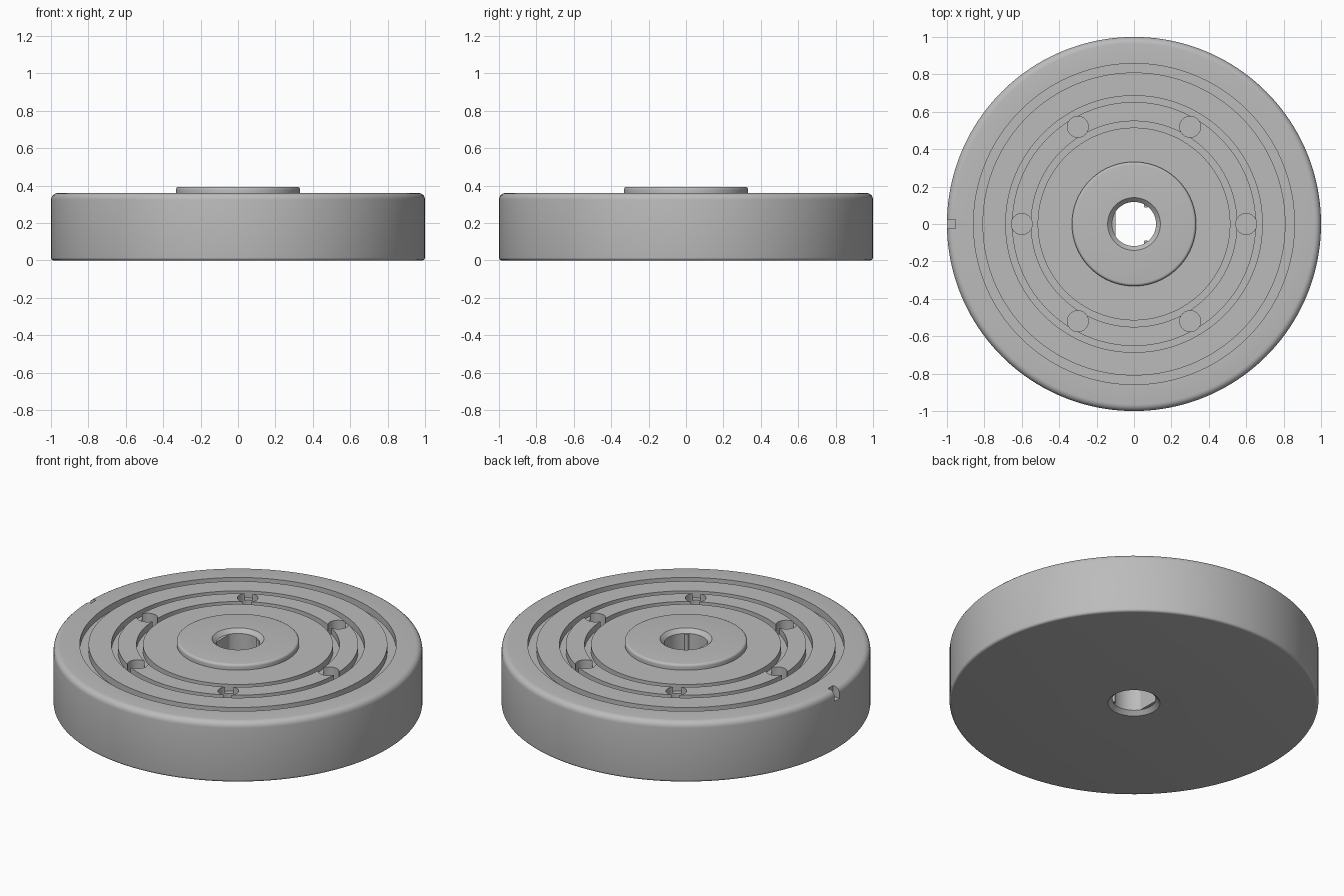
import bpy, bmesh, math
from mathutils import Matrix

cube = bpy.data.objects.get("Cube")
if cube:
    bpy.data.objects.remove(cube, do_unlink=True)

grey = bpy.data.materials.new("plain_grey")
grey.use_nodes = True
colour = (0.5, 0.5, 0.5, 1)
grey.diffuse_color = colour
grey.node_tree.nodes["Principled BSDF"].inputs["Base Color"].default_value = colour

SEGMENTS = 160
TOP, HUB_TOP = 0.36, 0.393
BORE, CHAMFER = 0.118, 0.023


def make_object(name, bm):
    bmesh.ops.recalc_face_normals(bm, faces=bm.faces)
    mesh = bpy.data.meshes.new(name)
    bm.to_mesh(mesh)
    bm.free()
    mesh.materials.append(grey)
    obj = bpy.data.objects.new(name, mesh)
    bpy.context.collection.objects.link(obj)
    return obj


def fillet(r, z, size, start, steps=5):
    """Quarter-round profile points about the centre (r, z)."""
    angles = [math.radians(start + 90 * i / steps) for i in range(steps + 1)]
    return [(r + size * math.cos(a), z + size * math.sin(a)) for a in angles]


def groove(inner, outer, depth=0.04):
    """Square channel in the top face, listed from outside to inside."""
    return [(outer, TOP), (outer, TOP - depth), (inner, TOP - depth), (inner, TOP)]


def lathe(name, profile):
    bm = bmesh.new()
    rings = []
    for i in range(SEGMENTS):
        a = 2 * math.pi * i / SEGMENTS
        rings.append([bm.verts.new((r * math.cos(a), r * math.sin(a), z))
                      for r, z in profile])
    n = len(profile)
    for i, ring in enumerate(rings):
        after = rings[(i + 1) % SEGMENTS]
        for j in range(n):
            k = (j + 1) % n
            bm.faces.new((ring[j], after[j], after[k], ring[k]))
    return make_object(name, bm)


def cylinder(name, x, y, radius, low, high, sides=32):
    bm = bmesh.new()
    bmesh.ops.create_cone(bm, cap_ends=True, segments=sides, radius1=radius,
                          radius2=radius, depth=high - low,
                          matrix=Matrix.Translation((x, y, (low + high) / 2)))
    return make_object(name, bm)


def box(name, low, high):
    bm = bmesh.new()
    bmesh.ops.create_cube(bm, size=1)
    for v in bm.verts:
        v.co = [(a + b) / 2 + c * (b - a) for a, b, c in zip(low, high, v.co)]
    return make_object(name, bm)


# Turned wheel: bottom, rim, ringed top face, raised hub and chamfered bore
profile = [(BORE + CHAMFER, 0)]
profile += fillet(0.985, 0.015, 0.015, -90)
profile += fillet(0.965, TOP - 0.035, 0.035, 0)
for inner, outer in ((0.81, 0.858), (0.652, 0.686), (0.515, 0.55)):
    profile += groove(inner, outer)
profile += [(0.332, TOP)]
profile += fillet(0.317, HUB_TOP - 0.015, 0.015, 0)
profile += [(BORE + CHAMFER, HUB_TOP), (BORE, HUB_TOP - CHAMFER), (BORE, CHAMFER)]
wheel = lathe("wheel_disc", profile)

# Six blind holes and the rim notch
cutters = []
for i in range(6):
    a = math.radians(60 * i)
    cutters.append(cylinder("hole_cutter", 0.6 * math.cos(a), 0.6 * math.sin(a),
                            0.056, TOP - 0.08, TOP + 0.1))
cutters.append(box("notch_cutter", (-1.1, -0.024, TOP - 0.065), (-0.955, 0.024, TOP + 0.1)))
for cutter in cutters:
    cutter.hide_render = True
    cut = wheel.modifiers.new("cut", 'BOOLEAN')
    cut.operation, cut.solver, cut.object = 'DIFFERENCE', 'EXACT', cutter

# Apply the cuts and drop the cutters
evaluated = wheel.evaluated_get(bpy.context.evaluated_depsgraph_get())
finished = bpy.data.meshes.new_from_object(evaluated)
wheel.modifiers.clear()
wheel.data = finished
for cutter in cutters:
    bpy.data.objects.remove(cutter, do_unlink=True)

# Flat and small ridges inside the bore
box("bore_flat", (-0.125, -0.066, CHAMFER), (-0.1, 0.066, HUB_TOP - CHAMFER))
for side, label in ((1, "back"), (-1, "front")):
    a = math.radians(57 * side)
    cylinder("bore_ridge_" + label, BORE * math.cos(a), BORE * math.sin(a),
             0.012, CHAMFER, HUB_TOP - CHAMFER, sides=12)

# Smooth round surfaces, keep machined edges crisp
bpy.ops.object.select_all(action='DESELECT')
wheel.select_set(True)
bpy.context.view_layer.objects.active = wheel
bpy.ops.object.shade_smooth_by_angle(angle=math.radians(30))
